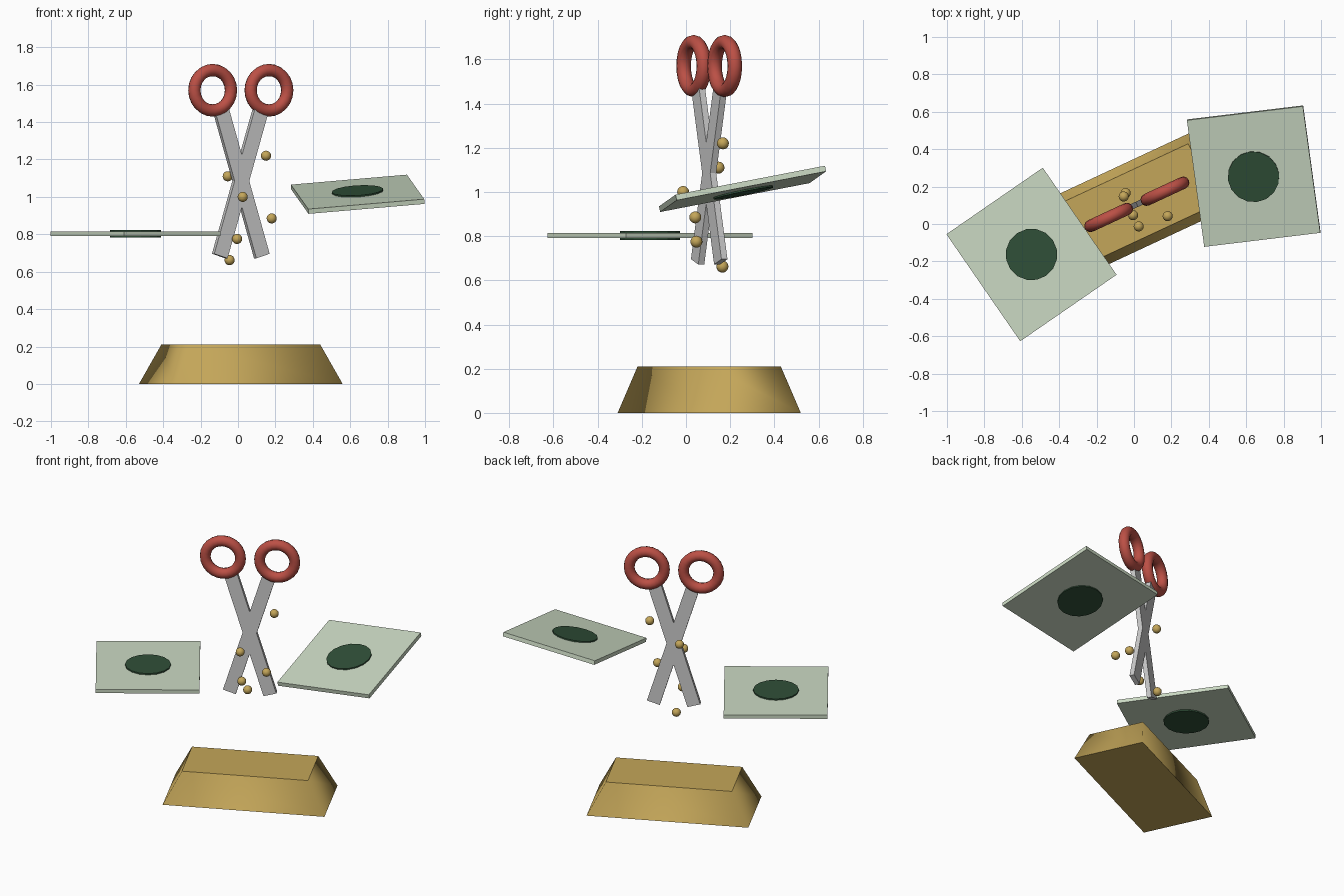
import bpy
from math import radians, pi, sin, cos, sqrt
from mathutils import Matrix, Vector, Euler

if "Cube" in bpy.data.objects:
    bpy.data.objects.remove(bpy.data.objects["Cube"])


def material(name, rgb):
    m = bpy.data.materials.new(name)
    m.diffuse_color = (*rgb, 1)
    m.use_nodes = True
    m.node_tree.nodes["Principled BSDF"].inputs["Base Color"].default_value = m.diffuse_color
    return m


GOLD = material("gold", (0.55, 0.38, 0.10))
RED = material("red", (0.50, 0.08, 0.06))
PALE = material("pale_green", (0.60, 0.70, 0.55))
DARK = material("dark_green", (0.03, 0.08, 0.04))


def finish(name, matrix, mat=None, smooth=False):
    ob = bpy.context.object
    ob.name = name
    ob.matrix_world = matrix
    if mat:
        ob.data.materials.append(mat)
    if smooth:
        bpy.ops.object.shade_smooth()
    return ob


def box(name, size, matrix, mat=None):
    bpy.ops.mesh.primitive_cube_add(size=1)
    ob = finish(name, matrix, mat)
    ob.data.transform(Matrix.Diagonal((*size, 1)))
    return ob


# Shared frame of bar and scissors
frame = Matrix.Translation((0.015, 0.105, 0)) @ Matrix.Rotation(radians(25), 4, 'Z')

# Gold bar: a tapered box with softly shaded sides
bar = box("gold_bar", (0.99, 0.453, 0.21), frame @ Matrix.Translation((0, 0, 0.105)), GOLD)
for v in bar.data.vertices:
    if v.co.z > 0:
        v.co.x *= 0.78
        v.co.y *= 0.785
bar.data.update()
for p in bar.data.polygons:
    p.use_smooth = abs(p.normal.z) < 0.8

# Scissors: two crossed blades and two ring handles
for side, label in ((-1, "left"), (1, "right")):
    box(f"{label}_blade", (0.082, 0.03, 0.84),
        frame @ Matrix.Translation((0, 0, 1.085)) @ Matrix.Rotation(side * 0.3, 4, 'Y'))
    bpy.ops.mesh.primitive_torus_add(major_radius=0.108, minor_radius=0.033,
                                     major_segments=24, minor_segments=12)
    finish(f"{label}_handle_ring",
           frame @ Matrix.Translation((side * 0.166, 0, 1.57)) @ Matrix.Rotation(pi / 2, 4, 'X'),
           RED, True)

# Floating cards with a round centre showing on both faces
cards = (("left", (-0.548, -0.163, 0.803), (0, 0, 0.604)),
         ("right", (0.64, 0.256, 1.014), (0.19, -0.085, 0.12)))
for label, loc, rot in cards:
    m = Matrix.Translation(loc) @ Euler(rot).to_matrix().to_4x4()
    if label == "left":
        size = (0.626, 0.695, 0.024)
    else:
        size = (0.627, 0.695, 0.026)
    box(f"{label}_card", size, m, PALE)
    bpy.ops.mesh.primitive_cylinder_add(vertices=16, radius=0.138, depth=0.042)
    finish(f"{label}_card_disc", m, DARK)

# Falling gold beads
beads = ((0.15, 0.167, 1.22), (-0.055, 0.147, 1.11), (0.025, -0.013, 1.0),
         (0.18, 0.042, 0.885), (-0.005, 0.047, 0.775), (-0.045, 0.165, 0.662))
for i, loc in enumerate(beads, 1):
    bpy.ops.mesh.primitive_uv_sphere_add(segments=16, ring_count=10, radius=0.027)
    finish(f"gold_bead_{i}", Matrix.Translation(loc), GOLD, True)
